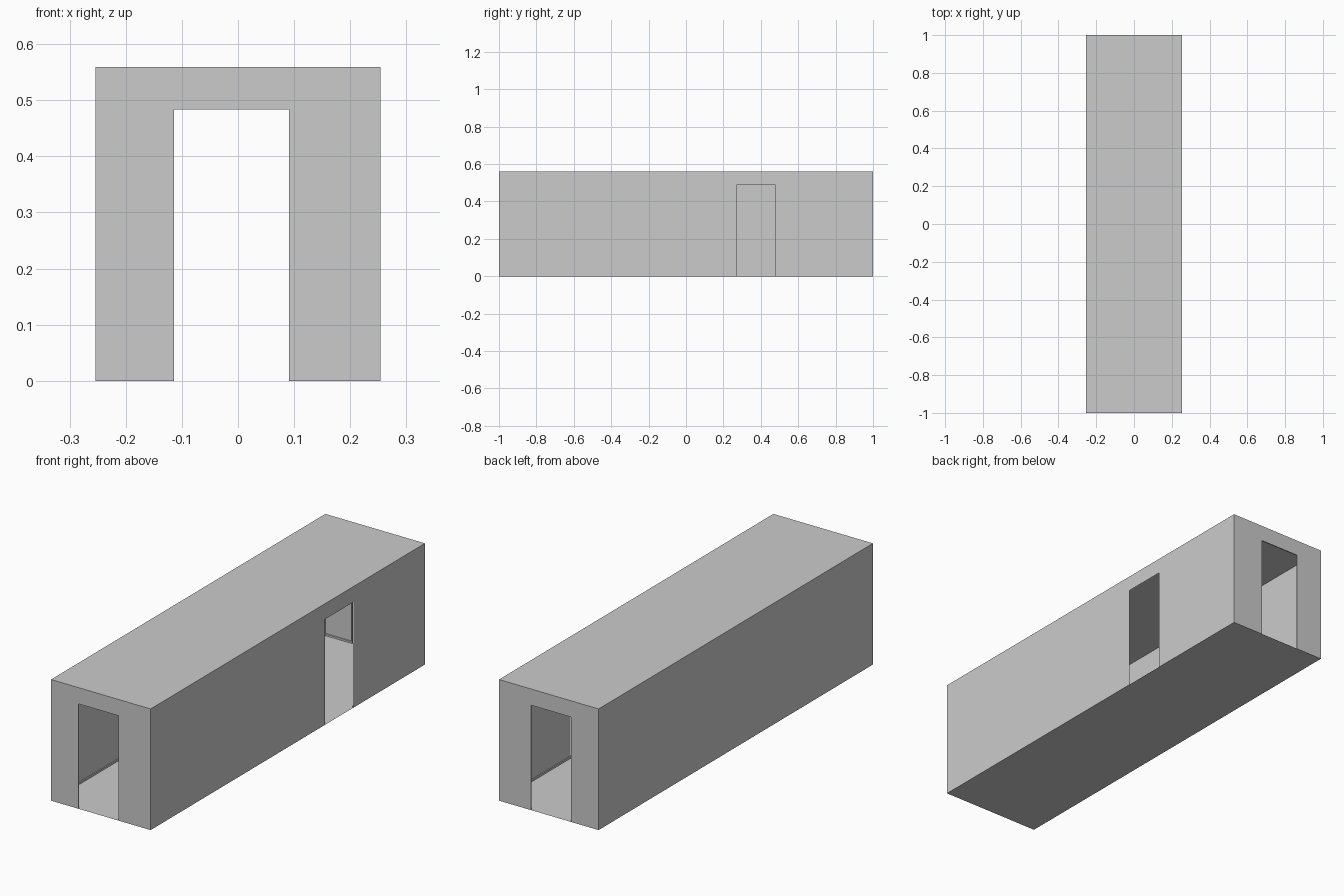
import bpy

if "Cube" in bpy.data.objects:
    bpy.data.objects.remove(bpy.data.objects["Cube"])

W, L, H = 0.254, 1.0, 0.559        # half width, half length, height
END_DOOR = (-0.114, 0.091, 0.484)  # from, to, top
SIDE_DOOR = (0.27, 0.478, 0.487)
T, SKIRT, CASE = 0.005, 0.008, 0.006


def mesh_object(name, verts, faces):
    me = bpy.data.meshes.new(name)
    me.from_pydata(verts, [], faces)
    ob = bpy.data.objects.new(name, me)
    bpy.context.collection.objects.link(ob)
    return ob


def panel(name, place, half, door=None):
    """Thin upright wall; place(u, z) maps wall coordinates to 3D."""
    if door:
        a, b, top = door
        quads = [(-half, a, 0, top), (b, half, 0, top)]
        # piers on both sides of the doorway, and the lintel above it
        v = [(-half, 0), (a, 0), (a, top), (-half, top), (b, 0), (half, 0),
             (half, top), (b, top), (half, H), (-half, H)]
        outline = [(0, 1, 2, 7, 4, 5, 8, 9)]
        used = [v[i] for i in outline[0]]
        return mesh_object(name, [place(*p) for p in used], [tuple(range(8))])
    v = [(-half, 0), (half, 0), (half, H), (-half, H)]
    return mesh_object(name, [place(*p) for p in v], [(0, 1, 2, 3)])


def box(name, x0, x1, y0, y1, z0, z1):
    v = [(x, y, z) for z in (z0, z1) for x, y in
         ((x0, y0), (x1, y0), (x1, y1), (x0, y1))]
    f = [(3, 2, 1, 0), (4, 5, 6, 7), (0, 1, 5, 4),
         (1, 2, 6, 5), (2, 3, 7, 6), (3, 0, 4, 7)]
    return mesh_object(name, v, f)


# Floor and ceiling
for name, z in (("floor", 0), ("ceiling", H)):
    order = (0, 1, 2, 3) if z else (3, 2, 1, 0)
    mesh_object(name, [(-W, -L, z), (W, -L, z), (W, L, z), (-W, L, z)], [order])

# Walls
panel("front_wall", lambda u, z: (u, -L, z), W, END_DOOR)
back = panel("back_wall", lambda u, z: (u, L, z), W, END_DOOR)
back.data.flip_normals()
panel("right_wall", lambda u, z: (W, u, z), L, SIDE_DOOR)
left = panel("left_wall", lambda u, z: (-W, u, z), L)
left.data.flip_normals()

# Skirting and door casing inside each end wall
a, b, top = END_DOOR
for end, y0, y1 in (("front", -L, -L + T), ("back", L - T, L)):
    box(end + "_skirting_left", -W + T, a - CASE, y0, y1, 0, SKIRT)
    box(end + "_skirting_right", b + CASE, W - T, y0, y1, 0, SKIRT)
    box(end + "_casing_left", a - CASE, a, y0, y1, 0, top)
    box(end + "_casing_right", b, b + CASE, y0, y1, 0, top)
    box(end + "_casing_top", a - CASE, b + CASE, y0, y1, top, top + CASE - 0.001)

# Skirting inside the long walls
box("left_skirting", -W, -W + T, -L, L, 0, SKIRT)
box("right_skirting_front", W - T, W, -L, SIDE_DOOR[0], 0, SKIRT)
box("right_skirting_back", W - T, W, SIDE_DOOR[1], L, 0, SKIRT)
